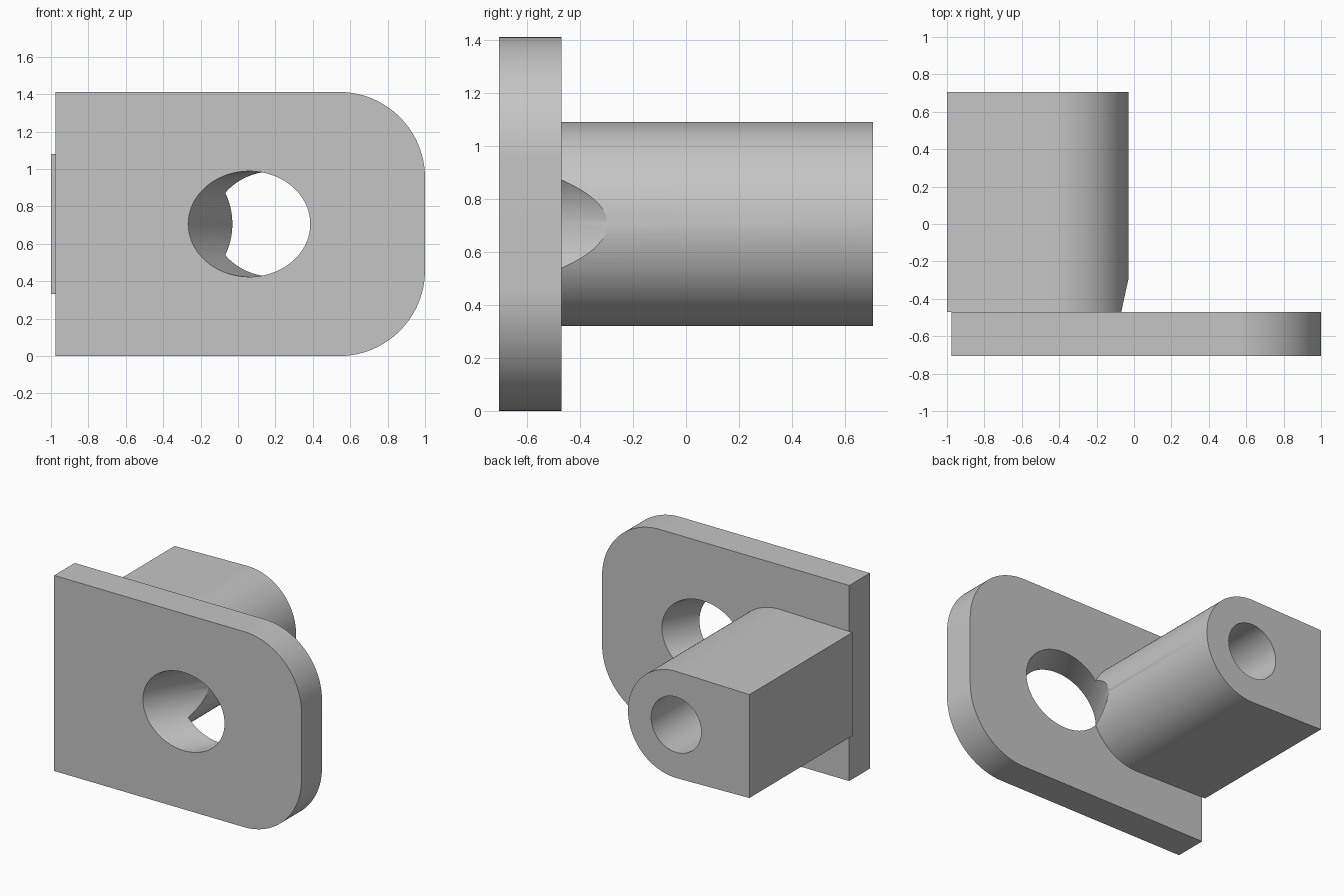
import bpy
import bmesh
from math import sin, cos, pi, radians
from mathutils import Matrix, Vector

if "Cube" in bpy.data.objects:
    bpy.data.objects.remove(bpy.data.objects["Cube"], do_unlink=True)

FRONT, SEAT, BACK = -0.705, -0.47, 0.705   # depth stations along y
MID = 0.706                                # height of the symmetry plane

grey = bpy.data.materials.new("plain grey")
grey.use_nodes = True
colour = (0.56, 0.56, 0.56, 1)
grey.diffuse_color = colour
grey.node_tree.nodes["Principled BSDF"].inputs["Base Color"].default_value = colour


def arc(cx, cz, r, start, end, steps=32):
    """Points on an arc in the xz plane, angles in degrees."""
    angles = [radians(start + (end - start) * i / steps) for i in range(steps + 1)]
    return [(cx + r * cos(a), cz + r * sin(a)) for a in angles]


def extrude_profile(name, points, y0, y1):
    """Solid made from an xz outline swept from y0 to y1."""
    bm = bmesh.new()
    face = bm.faces.new([bm.verts.new((x, y0, z)) for x, z in points])
    swept = bmesh.ops.extrude_face_region(bm, geom=[face])["geom"]
    moved = [v for v in swept if isinstance(v, bmesh.types.BMVert)]
    bmesh.ops.translate(bm, verts=moved, vec=(0, y1 - y0, 0))
    bmesh.ops.recalc_face_normals(bm, faces=bm.faces)
    mesh = bpy.data.meshes.new(name)
    bm.to_mesh(mesh)
    bm.free()
    mesh.materials.append(grey)
    obj = bpy.data.objects.new(name, mesh)
    bpy.context.collection.objects.link(obj)
    return obj


def cylinder_cutter(name, radius, centre, direction, length):
    """Hidden cylinder used to drill a hole."""
    bm = bmesh.new()
    turn = Vector(direction).to_track_quat("Z", "Y").to_matrix().to_4x4()
    bmesh.ops.create_cone(bm, cap_ends=True, segments=96, radius1=radius,
                          radius2=radius, depth=length,
                          matrix=Matrix.Translation(centre) @ turn)
    mesh = bpy.data.meshes.new(name)
    bm.to_mesh(mesh)
    bm.free()
    mesh.materials.append(grey)
    obj = bpy.data.objects.new(name, mesh)
    bpy.context.collection.objects.link(obj)
    obj.hide_render = True
    return obj


def drill(obj, cutters):
    """Apply the holes, then smooth the curved walls."""
    bpy.ops.object.select_all(action="DESELECT")
    obj.select_set(True)
    bpy.context.view_layer.objects.active = obj
    for cutter in cutters:
        mod = obj.modifiers.new("hole", "BOOLEAN")
        mod.operation, mod.solver, mod.object = "DIFFERENCE", "EXACT", cutter
        bpy.ops.object.modifier_apply(modifier=mod.name)
    bpy.ops.object.shade_smooth_by_angle(angle=radians(30))


# Plate with two rounded corners on one side
R = 0.46
outline = [(-0.975, 2 * MID), (-0.975, 0)]
outline += arc(1 - R, R, R, -90, 0) + arc(1 - R, 2 * MID - R, R, 0, 90)
plate = extrude_profile("mounting_plate", outline, FRONT, SEAT)

# Boss with a round nose and sides tapering gently to a flat end
BOSS_X, BOSS_R, HALF = -0.415, 0.385, 0.373
outline = [(-1, MID + HALF), (-1, MID - HALF)]
outline += arc(BOSS_X, MID, BOSS_R, -91.2, 91.2, 64)
boss = extrude_profile("boss", outline, SEAT, BACK)

# Slanted hole through the plate that also nicks the boss
slanted = cylinder_cutter("slanted_hole_cutter", 0.2825, (0.06, FRONT, MID),
                          (sin(pi / 6), cos(pi / 6), 0), 3)
# Straight bore down the boss
bore = cylinder_cutter("bore_cutter", 0.2, (BOSS_X, 0, MID), (0, 1, 0), 2)

drill(plate, [slanted])
drill(boss, [slanted, bore])
for cutter in (slanted, bore):
    bpy.data.objects.remove(cutter, do_unlink=True)
